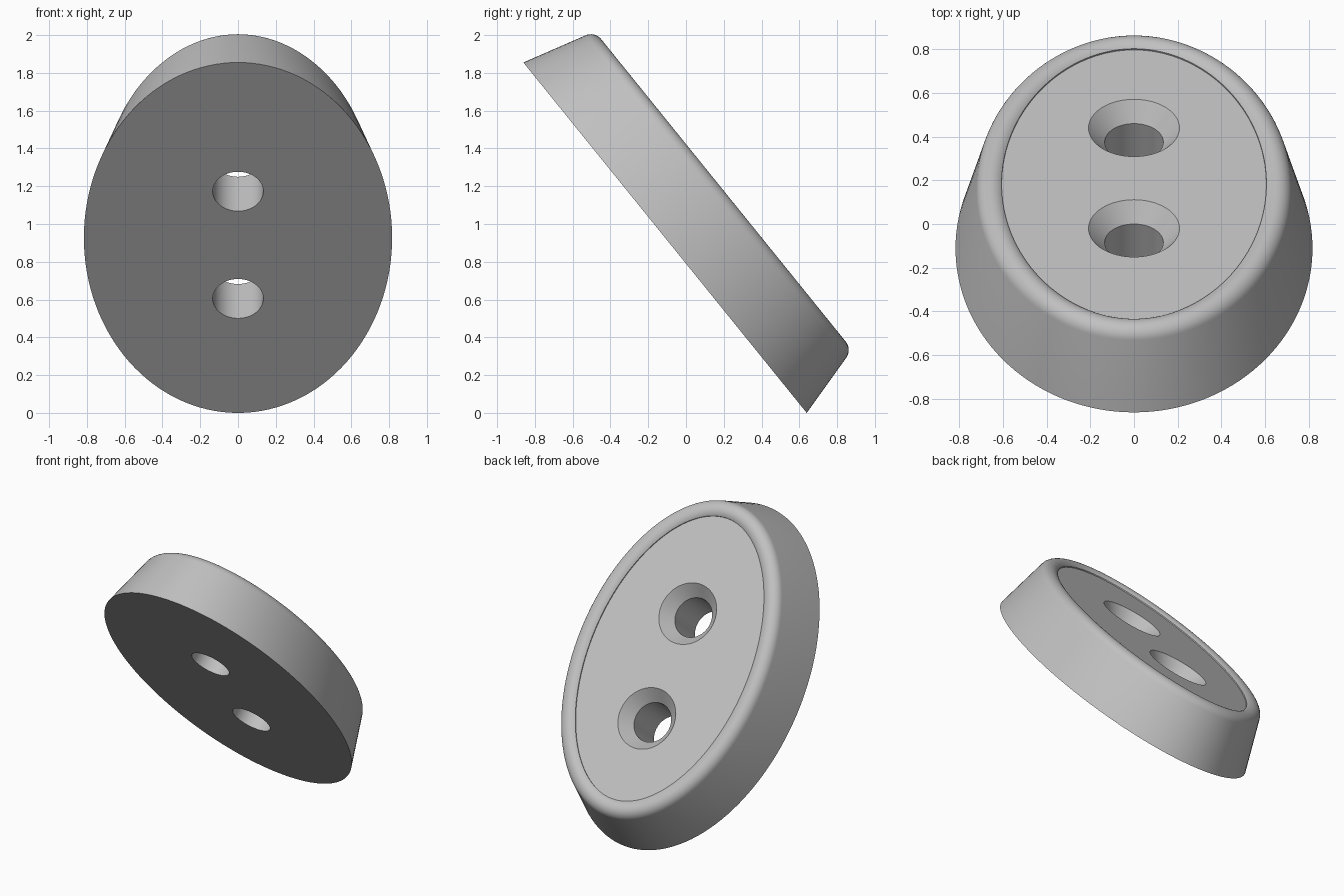
import bpy, bmesh, math
from mathutils import Matrix, Vector

cube = bpy.data.objects.get("Cube")
if cube:
    bpy.data.objects.remove(cube)

grey = bpy.data.materials.new("light grey")
grey.use_nodes = True
colour = (0.53, 0.53, 0.53, 1)
grey.diffuse_color = colour
grey.node_tree.nodes["Principled BSDF"].inputs["Base Color"].default_value = colour

HALF_WIDTH, HALF_LENGTH = 0.816, 1.193
FLOOR = 0.372
SEGMENTS = 128

# Local frame: x across, y up the slope, z out of the pad
slope = Vector((0, -1.5, 1.855)).normalized()
normal = Vector((0, -slope.y, 0)) + Vector((0, slope.z, 0))
normal = Vector((1, 0, 0)).cross(slope)
if normal.z < 0 or normal.y < 0:
    normal.negate()
frame = Matrix((Vector((-1, 0, 0)), slope, normal)).transposed().to_4x4()
frame.translation = (0, -0.111, 0.9275)


def oval_ring(inset, height):
    """Oval offset inwards by an equal distance all round."""
    points = []
    for i in range(SEGMENTS):
        a = math.tau * i / SEGMENTS
        p = Vector((HALF_WIDTH * math.cos(a), HALF_LENGTH * math.sin(a), 0))
        n = Vector((math.cos(a) / HALF_WIDTH, math.sin(a) / HALF_LENGTH, 0)).normalized()
        points.append(p - n * inset + Vector((0, 0, height)))
    return points


def circle_ring(radius, height, y):
    return [Vector((radius * math.cos(math.tau * i / 64),
                    y + radius * math.sin(math.tau * i / 64), height)) for i in range(64)]


def stacked_rings(name, rings):
    """Closed solid skinned through a stack of rings."""
    bm = bmesh.new()
    loops = [[bm.verts.new(p) for p in ring] for ring in rings]
    for low, high in zip(loops, loops[1:]):
        for i in range(len(low)):
            j = (i + 1) % len(low)
            bm.faces.new((low[i], low[j], high[j], high[i]))
    bm.faces.new(loops[0][::-1])
    bm.faces.new(loops[-1])
    bmesh.ops.recalc_face_normals(bm, faces=bm.faces)
    mesh = bpy.data.meshes.new(name)
    bm.to_mesh(mesh)
    bm.free()
    mesh.materials.append(grey)
    obj = bpy.data.objects.new(name, mesh)
    bpy.context.collection.objects.link(obj)
    obj.matrix_world = frame
    return obj


# Tapered oval pad with a rounded rim and a shallow recessed floor
profile = [(0, 0)]
for k in range(15):
    a = math.radians(165 - k * (165 - 47) / 14)
    profile.append((0.163 + 0.07 * math.cos(a), 0.328 + 0.07 * math.sin(a)))
profile.append((profile[-1][0], FLOOR))
pad = stacked_rings("oval_pad", [oval_ring(d, h) for d, h in profile])

# Two countersunk screw holes
for label, y in (("lower", -0.415), ("upper", 0.315)):
    cutter = stacked_rings(label + "_hole_cutter", [
        circle_ring(0.134, -0.1, y), circle_ring(0.134, FLOOR - 0.083, y),
        circle_ring(0.208, FLOOR, y), circle_ring(0.208, FLOOR + 0.1, y)])
    cutter.hide_render = True
    cut = pad.modifiers.new(label + "_hole", "BOOLEAN")
    cut.operation = "DIFFERENCE"
    cut.solver = "EXACT"
    cut.object = cutter
    bpy.context.view_layer.update()
    bpy.context.view_layer.objects.active = pad
    bpy.ops.object.modifier_apply(modifier=cut.name)
    bpy.data.objects.remove(cutter)

# Smooth sides with crisp edges
bpy.ops.object.select_all(action="DESELECT")
pad.select_set(True)
bpy.context.view_layer.objects.active = pad
bpy.ops.object.shade_smooth_by_angle(angle=math.radians(30))
